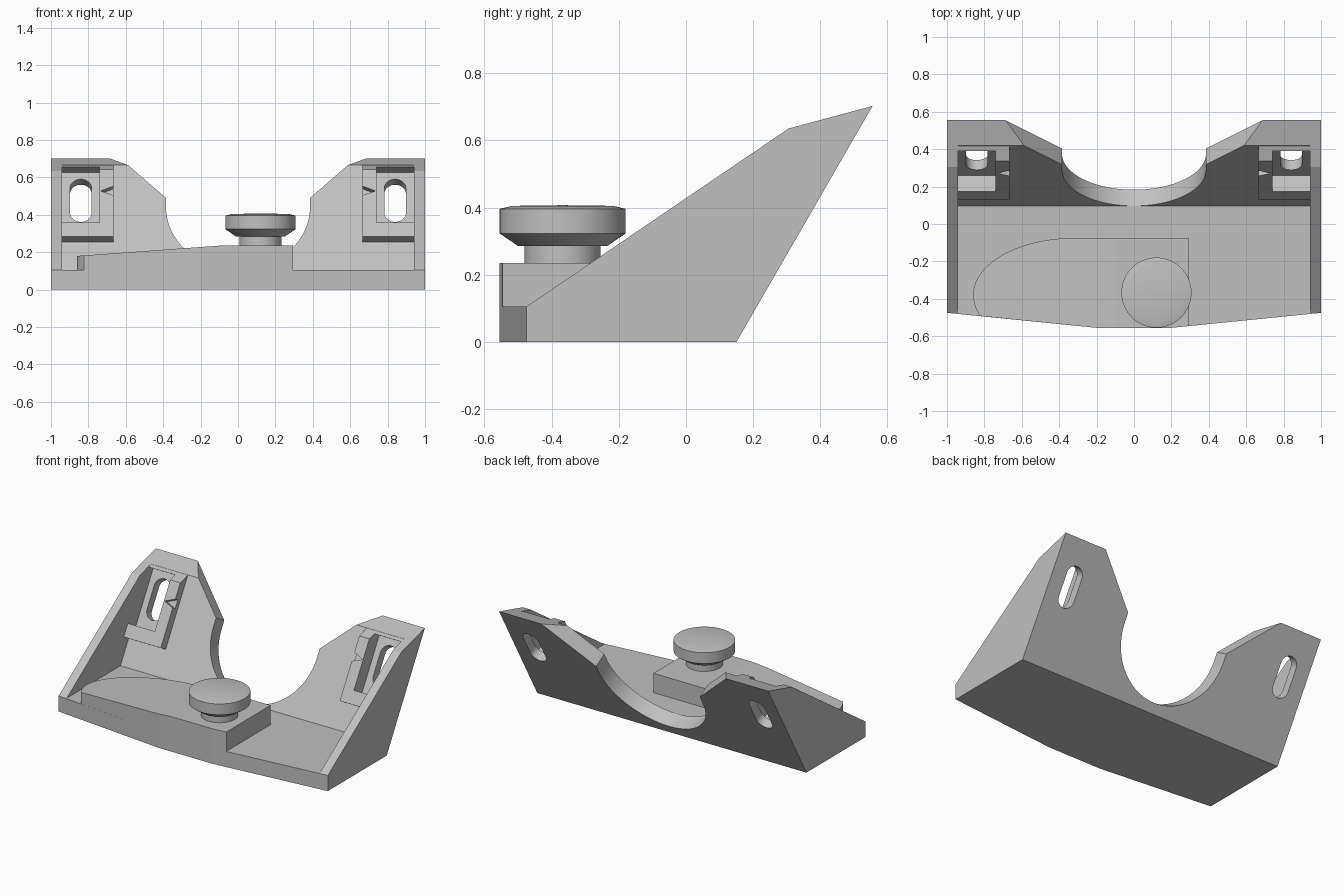
import bpy, bmesh
from math import sin, cos, tan, radians, pi
from mathutils import Vector

if "Cube" in bpy.data.objects:
    bpy.data.objects.remove(bpy.data.objects["Cube"])

grey = bpy.data.materials.new("neutral_grey")
grey.use_nodes = True
grey.diffuse_color = (0.53, 0.53, 0.53, 1)
grey.node_tree.nodes["Principled BSDF"].inputs["Base Color"].default_value = grey.diffuse_color

X, Y, Z = Vector((1, 0, 0)), Vector((0, 1, 0)), Vector((0, 0, 1))
ZERO = Vector((0, 0, 0))
# Frames: origin, two profile axes, extrusion axis
SIDE = (ZERO, Y, Z, X)
PLAN = (ZERO, X, Y, Z)
FRONT = (ZERO, X, Z, Y)
LEAN = radians(30)
# Face of the leaning plate: across, up the slope, into the plate
PLATE = (Vector((0, 0.095, 0.105)), X,
         Vector((0, sin(LEAN), cos(LEAN))), Vector((0, cos(LEAN), -sin(LEAN))))


def finish(name, bm):
    bmesh.ops.recalc_face_normals(bm, faces=bm.faces)
    mesh = bpy.data.meshes.new(name)
    bm.to_mesh(mesh)
    bm.free()
    mesh.materials.append(grey)
    obj = bpy.data.objects.new(name, mesh)
    bpy.context.collection.objects.link(obj)
    return obj


def prism(name, frame, outline, start, end):
    origin, u, v, w = frame
    bm = bmesh.new()
    rings = [[bm.verts.new(origin + u * a + v * b + w * d) for a, b in outline]
             for d in (start, end)]
    for ring in rings:
        bm.faces.new(ring)
    n = len(outline)
    for i in range(n):
        j = (i + 1) % n
        bm.faces.new((rings[0][i], rings[0][j], rings[1][j], rings[1][i]))
    return finish(name, bm)


def combine(target, tool, operation):
    mod = target.modifiers.new(operation, "BOOLEAN")
    mod.operation, mod.solver, mod.object = operation, "EXACT", tool
    bpy.context.view_layer.objects.active = target
    bpy.ops.object.modifier_apply(modifier=mod.name)
    bpy.data.objects.remove(tool)


def arc(cx, cy, rx, ry, first, last, steps):
    angles = [radians(first + (last - first) * i / steps) for i in range(steps + 1)]
    return [(cx + rx * cos(a), cy + ry * sin(a)) for a in angles]


def smooth(obj, degrees):
    obj.data.shade_smooth()
    obj.data.set_sharp_from_angle(angle=radians(degrees))


# Body: side profile hollowed to leave side walls, floor and leaning plate
body = prism("mount_body", SIDE, [(-0.475, 0), (0.15, 0), (0.555, 0.702), (0.305, 0.635),
                                  (-0.475, 0.105)], -1, 1)
hollow = prism("hollow", SIDE, [(-0.7, 0.105), (0.095, 0.105),
                                (0.095 + 0.9 * tan(LEAN), 1.005), (-0.7, 1.005)], -0.94, 0.94)
combine(body, hollow, "DIFFERENCE")

# Round cradle opening with chamfered shoulders
cradle = [(-0.985, 1.045), (-0.385, 0.445)] + arc(0, 0.388, 0.385, 0.385, 180, 360, 48)
cradle += [(0.385, 0.445), (0.985, 1.045)]
combine(body, prism("cradle", PLATE, cradle, -0.3, 0.4), "DIFFERENCE")

# Bowed front edge of the floor
bow = [(-1, -0.475), (-0.2, -0.555), (0.2, -0.555), (1, -0.475), (0.9, -0.4), (-0.9, -0.4)]
combine(body, prism("bow", PLAN, bow, 0, 0.105), "UNION")

# Raised platform with a rounded end and a sloping top
deck = [(0.295, -0.5455), (0.295, -0.075)] + arc(-0.32, -0.38, 0.54, 0.305, 90, 201.6, 56)
deck += [(-0.2, -0.555), (0.2, -0.555)]
platform = prism("platform", PLAN, deck, 0.08, 0.235)
slope = [(-0.1, 0.235), (-1, 0.17), (-1, 0.4), (-0.1, 0.4)]
combine(platform, prism("slope", FRONT, slope, -0.8, 0.2), "DIFFERENCE")
combine(body, platform, "UNION")

for s in (-1, 1):
    # Mounting pad on the plate
    pad = [(0.225, 0.23), (0.13, 0.285), (0.337, 0.643), (0.45, 0.673)]
    combine(body, prism("pad", SIDE, pad, s * 0.665, s * 0.96), "UNION")
    # Pocket sunk in the pad
    pocket = [(s * 0.94, 0.26), (s * 0.74, 0.26), (s * 0.74, 0.625), (s * 0.94, 0.625)]
    combine(body, prism("pocket", PLATE, pocket, -0.2, 0.04), "DIFFERENCE")
    # Rounded slot through the plate
    slot = arc(s * 0.84, 0.526, 0.058, 0.058, 0, 180, 48)
    slot += arc(s * 0.84, 0.378, 0.058, 0.058, 180, 360, 48)
    combine(body, prism("slot", PLATE, slot, -0.1, 0.3), "DIFFERENCE")
    # Pointer notch on the inner edge
    notch = [(s * 0.735, 0.454), (s * 0.66, 0.425), (s * 0.66, 0.486)]
    combine(body, prism("notch", PLATE, notch, -0.1, -0.03), "DIFFERENCE")
smooth(body, 4)

# Thumb knob turned from a profile
profile = [(0, 0.22), (0.113, 0.22), (0.113, 0.285), (0.132, 0.285), (0.1875, 0.323),
           (0.1875, 0.396), (0.15, 0.405), (0, 0.407)]
bm = bmesh.new()
verts = [bm.verts.new((r, 0, z)) for r, z in profile]
edges = [bm.edges.new(pair) for pair in zip(verts, verts[1:])]
bmesh.ops.spin(bm, geom=verts + edges, cent=(0, 0, 0), axis=(0, 0, 1), angle=2 * pi, steps=64)
bmesh.ops.remove_doubles(bm, verts=bm.verts, dist=0.0001)
knob = finish("thumb_knob", bm)
knob.location = (0.12, -0.367, 0)
smooth(knob, 20)
